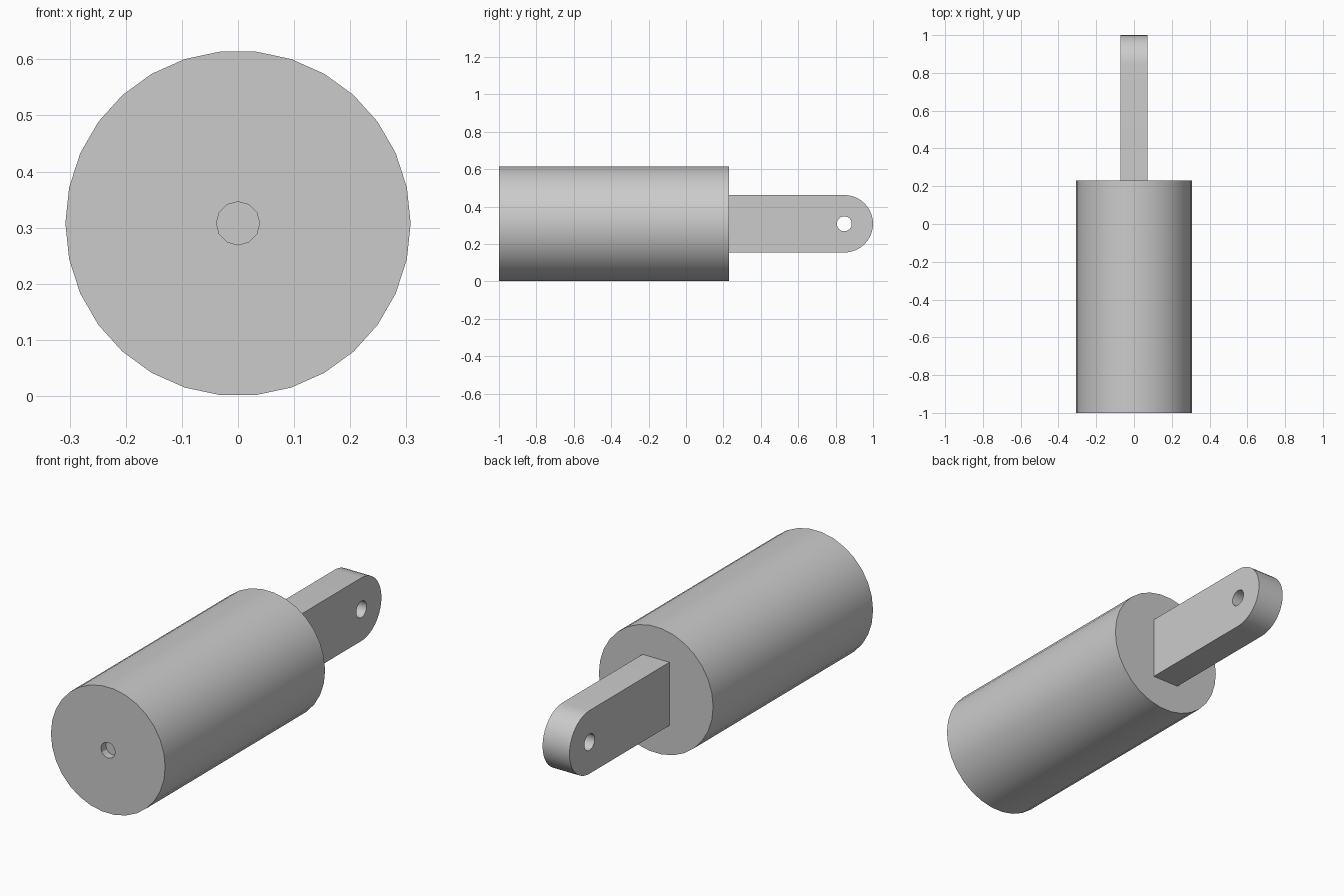
import bpy, bmesh
from math import pi, sin, cos
from mathutils import Matrix

if "Cube" in bpy.data.objects:
    bpy.data.objects.remove(bpy.data.objects["Cube"])

R = 0.3077          # body radius, also the axis height
Y_END = 0.2308      # where the body stops and the tongue starts
TR = 0.1538         # tongue half height and tip radius
TX = 0.0725         # tongue half thickness
TIP = 1 - TR        # centre of the rounded tip
HOLE = 0.0385


def cylinder(name, radius, depth, centre, axis, sides):
    bpy.ops.mesh.primitive_cylinder_add(vertices=sides, radius=radius, depth=depth)
    ob = bpy.context.object
    ob.name = name
    rot = Matrix.Rotation(pi / 2, 4, 'X' if axis == 'Y' else 'Y')
    # Turn a corner onto the horizontal, then lay the cylinder along its axis
    spin = Matrix.Rotation(pi / 2, 4, 'Z') if axis == 'Y' else Matrix()
    ob.data.transform(Matrix.Translation(centre) @ rot @ spin)
    return ob


def drill(ob, cutter):
    cutter.hide_render = True
    mod = ob.modifiers.new("hole", 'BOOLEAN')
    mod.operation, mod.solver, mod.object = 'DIFFERENCE', 'EXACT', cutter
    bpy.ops.object.select_all(action='DESELECT')
    ob.select_set(True)
    bpy.context.view_layer.objects.active = ob
    bpy.ops.object.modifier_apply(modifier=mod.name)
    bpy.data.objects.remove(cutter)
    bpy.ops.object.shade_smooth_by_angle(angle=pi / 6)


# Main cylinder with a shallow blind hole in the front face
body = cylinder("body", R, 1 + Y_END, (0, (Y_END - 1) / 2, R), 'Y', 30)
drill(body, cylinder("front_hole", HOLE, 0.076, (0, -1, R), 'Y', 12))

# Flat tongue with a rounded tip
pts = [(Y_END, R - TR)]
pts += [(TIP + TR * cos(a), R + TR * sin(a))
        for a in (-pi / 2 + pi * i / 20 for i in range(21))]
pts += [(Y_END, R + TR)]
bm = bmesh.new()
face = bm.faces.new([bm.verts.new((-TX, y, z)) for y, z in pts])
ext = bmesh.ops.extrude_face_region(bm, geom=[face])
moved = [v for v in ext["geom"] if isinstance(v, bmesh.types.BMVert)]
bmesh.ops.translate(bm, verts=moved, vec=(2 * TX, 0, 0))
bmesh.ops.recalc_face_normals(bm, faces=bm.faces)
mesh = bpy.data.meshes.new("tongue")
bm.to_mesh(mesh)
bm.free()
tongue = bpy.data.objects.new("tongue", mesh)
bpy.context.collection.objects.link(tongue)

# Pin hole through the tip
drill(tongue, cylinder("pin_hole", 0.04, 0.4, (0, TIP, R), 'X', 24))
